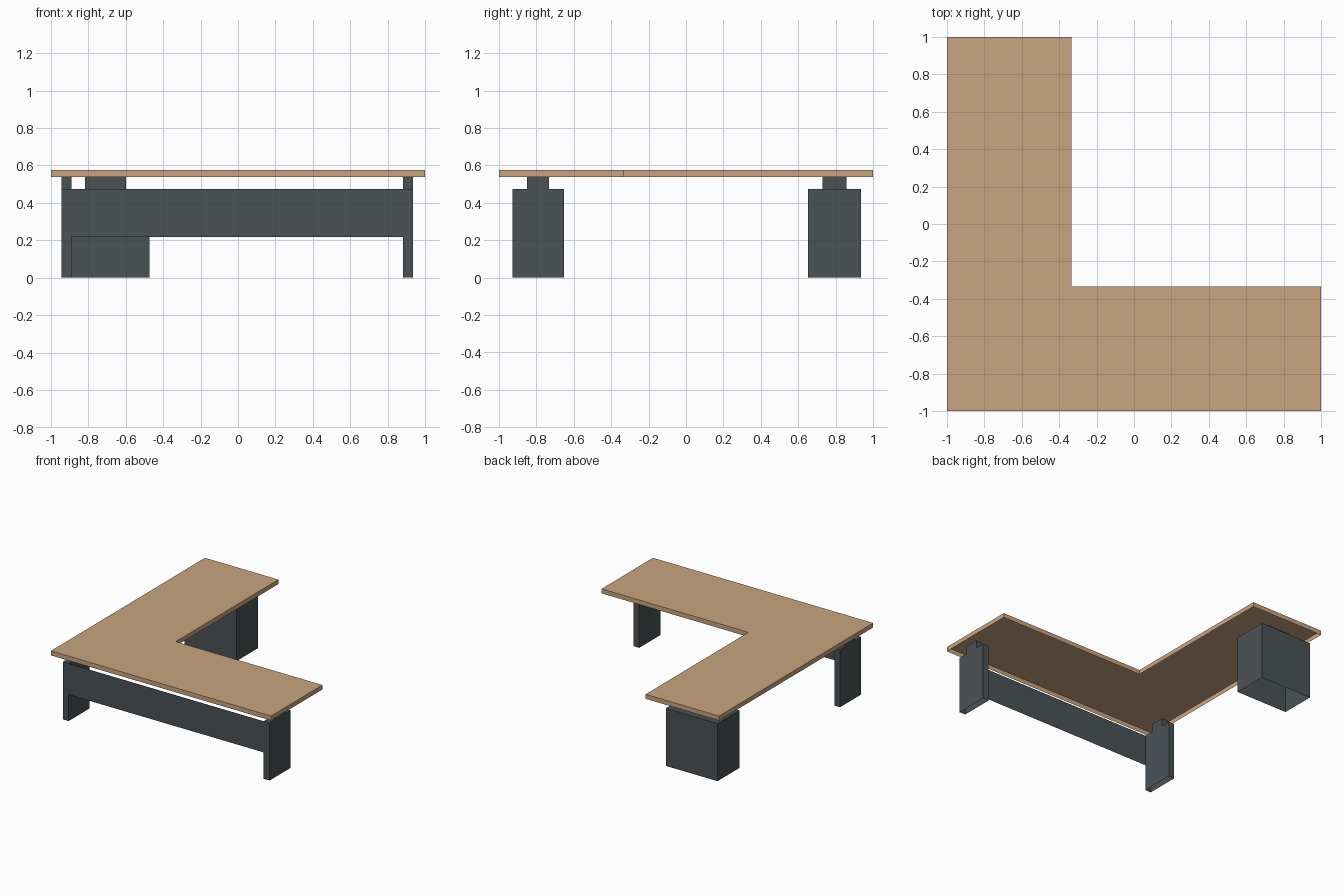
import bpy, bmesh
from mathutils import Vector

if "Cube" in bpy.data.objects:
    bpy.data.objects.remove(bpy.data.objects["Cube"])


def material(name, rgb):
    m = bpy.data.materials.new(name)
    m.diffuse_color = (*rgb, 1.0)
    m.use_nodes = True
    m.node_tree.nodes["Principled BSDF"].inputs["Base Color"].default_value = m.diffuse_color
    return m


wood = material("light wood", (0.578, 0.376, 0.216))
metal = material("dark grey", (0.070, 0.084, 0.091))


def prism(name, profile, depth, mat, open_bottom=True):
    """Extrude a profile along a vector, leaving the underside open like a folded shell."""
    bm = bmesh.new()
    face = bm.faces.new([bm.verts.new(p) for p in profile])
    if depth:
        ext = bmesh.ops.extrude_face_region(bm, geom=[face], use_keep_orig=True)
        verts = [g for g in ext["geom"] if isinstance(g, bmesh.types.BMVert)]
        bmesh.ops.translate(bm, verts=verts, vec=Vector(depth))
        bmesh.ops.recalc_face_normals(bm, faces=bm.faces)
        if open_bottom:
            low = min(v.co.z for v in bm.verts)
            under = [f for f in bm.faces if all(v.co.z < low + 1e-4 for v in f.verts)]
            bmesh.ops.delete(bm, geom=under, context="FACES_ONLY")
    mesh = bpy.data.meshes.new(name)
    bm.to_mesh(mesh)
    bm.free()
    mesh.materials.append(mat)
    ob = bpy.data.objects.new(name, mesh)
    bpy.context.collection.objects.link(ob)
    return ob


def rect(x0, x1, y0, y1, z):
    return [(x0, y0, z), (x1, y0, z), (x1, y1, z), (x0, y1, z)]


SHOULDER, UNDER, TOP = 0.473, 0.538, 0.575

# L-shaped desktop, a shallow shell open underneath
inner = -0.333
outline = [(-1, -1), (1, -1), (1, inner), (inner, inner), (inner, 1), (-1, 1)]
prism("desktop", [(x, y, UNDER) for x, y in outline], (0, 0, TOP - UNDER), wood)

# Slab legs with a narrow neck, one at each end of the front arm
y0, y1, n0, n1 = -0.927, -0.653, -0.849, -0.732
step = [(y0, 0), (y1, 0), (y1, SHOULDER), (n1, SHOULDER), (n1, UNDER),
        (n0, UNDER), (n0, SHOULDER), (y0, SHOULDER)]
for name, x0, x1 in (("left_leg", -0.942, -0.89), ("right_leg", 0.882, 0.936)):
    prism(name, [(x0, y, z) for y, z in step], (x1 - x0, 0, 0), metal)

# Thin modesty panel flush with the front of the legs
prism("modesty_panel", [(-0.89, y0, 0.217), (0.882, y0, 0.217),
                        (0.882, y0, SHOULDER), (-0.89, y0, SHOULDER)], None, metal)

# Pedestal under the back arm, with its neck
prism("pedestal", rect(-0.942, -0.472, 0.652, 0.936, 0), (0, 0, SHOULDER), metal)
prism("pedestal_neck", rect(-0.817, -0.597, 0.73, 0.857, SHOULDER),
      (0, 0, UNDER - SHOULDER), metal)
